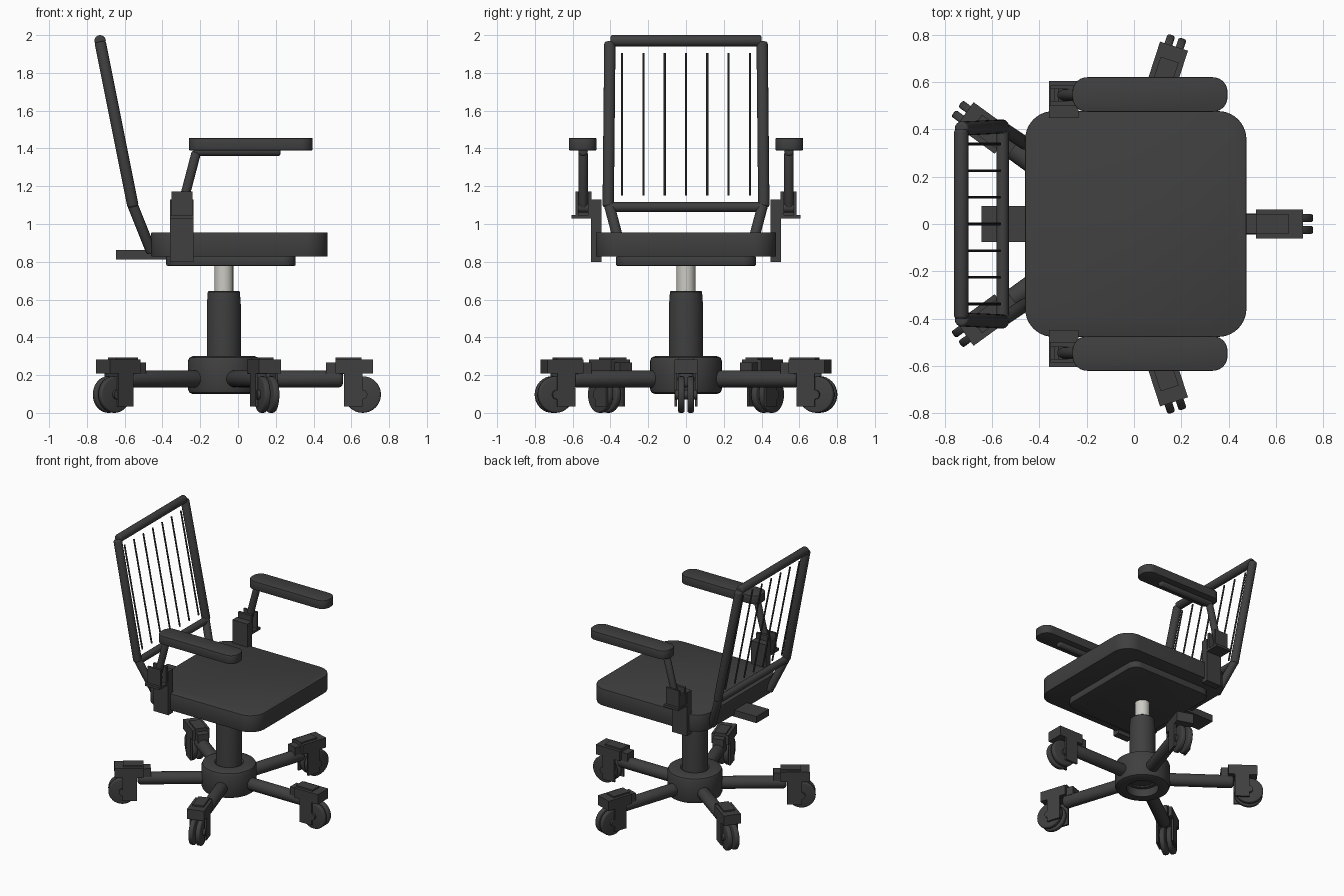
import bpy, bmesh, math
from mathutils import Vector, Matrix

if "Cube" in bpy.data.objects:
    bpy.data.objects.remove(bpy.data.objects["Cube"], do_unlink=True)


def material(name, rgb):
    m = bpy.data.materials.new(name)
    m.use_nodes = True
    m.diffuse_color = (*rgb, 1)
    m.node_tree.nodes["Principled BSDF"].inputs["Base Color"].default_value = (*rgb, 1)
    return m


BLACK = material("dark charcoal", (0.05, 0.05, 0.05))
STEEL = material("light steel", (0.60, 0.59, 0.55))


def finish(name, bm, mat=BLACK, matrix=None):
    if matrix:
        bm.transform(matrix)
    bmesh.ops.recalc_face_normals(bm, faces=bm.faces)
    me = bpy.data.meshes.new(name)
    bm.to_mesh(me)
    bm.free()
    me.materials.append(mat)
    ob = bpy.data.objects.new(name, me)
    bpy.context.collection.objects.link(ob)
    bpy.ops.object.select_all(action='DESELECT')
    ob.select_set(True)
    bpy.context.view_layer.objects.active = ob
    bpy.ops.object.shade_smooth_by_angle(angle=math.radians(35))
    return ob


def box(name, x, y, z, corner=0, edge=0, matrix=None):
    """Box from (min, max) ranges; corner rounds the upright edges, edge softens the rims."""
    bm = bmesh.new()
    bmesh.ops.create_cube(bm, size=1)
    for v in bm.verts:
        for i, (a, b) in enumerate((x, y, z)):
            v.co[i] = a if v.co[i] < 0 else b
    if corner:
        upright = [e for e in bm.edges if abs(e.verts[0].co.z - e.verts[1].co.z) > 1e-5]
        bmesh.ops.bevel(bm, geom=upright, offset=corner, segments=10, profile=0.5, affect='EDGES')
    if edge:
        rims = [e for e in bm.edges if abs(e.verts[0].co.z - e.verts[1].co.z) < 1e-5]
        bmesh.ops.bevel(bm, geom=rims, offset=edge, segments=2, profile=0.5, affect='EDGES')
    return finish(name, bm, BLACK, matrix)


def tube(name, p, q, r, edge=0.0, mat=BLACK, matrix=None, sides=24):
    """Cylinder between two points with optionally rounded ends."""
    p, q = Vector(p), Vector(q)
    d = q - p
    bm = bmesh.new()
    bmesh.ops.create_cone(bm, cap_ends=True, segments=sides, radius1=r, radius2=r, depth=d.length)
    if edge:
        rims = [e for e in bm.edges if abs(e.verts[0].co.z - e.verts[1].co.z) < 1e-5]
        bmesh.ops.bevel(bm, geom=rims, offset=edge, segments=3, profile=0.5, affect='EDGES')
    bm.transform(Matrix.Translation((p + q) / 2) @ d.to_track_quat('Z', 'Y').to_matrix().to_4x4())
    return finish(name, bm, mat, matrix)


def lathe(name, profile, matrix, closed=False):
    bm = bmesh.new()
    vs = [bm.verts.new((r, 0, z)) for r, z in profile]
    es = [bm.edges.new(e) for e in zip(vs, vs[1:] + vs[:1] if closed else vs[1:])]
    bmesh.ops.spin(bm, geom=vs + es, cent=(0, 0, 0), axis=(0, 0, 1), angle=math.tau, steps=40)
    bmesh.ops.remove_doubles(bm, verts=bm.verts, dist=1e-5)
    return finish(name, bm, BLACK, matrix)


# Pedestal: hollow hub, gas column and piston
CX = -0.075
base = Matrix.Translation((CX, 0, 0))
lathe("base_hub", [(0.11, 0.10), (0.165, 0.10), (0.183, 0.108), (0.19, 0.125), (0.19, 0.275),
                   (0.183, 0.292), (0.165, 0.30), (0.10, 0.30), (0.085, 0.285), (0.085, 0.16),
                   (0.11, 0.16)], base, closed=True)
lathe("column", [(0, 0.17), (0.09, 0.17), (0.09, 0.57), (0.085, 0.64), (0.08, 0.646), (0, 0.646)], base)
tube("piston", (0, 0, 0.60), (0, 0, 0.80), 0.05, mat=STEEL, matrix=base)

# Five legs with twin-wheel casters
for i in range(5):
    m = base @ Matrix.Rotation(i * math.tau / 5, 4, 'Z')
    n = f"_{i + 1}"
    tube("leg" + n, (0.14, 0, 0.18), (0.63, 0, 0.18), 0.045, 0.02, matrix=m)
    box("caster_mount" + n, (0.54, 0.64), (-0.04, 0.04), (0.205, 0.268), matrix=m)
    box("caster_top" + n, (0.59, 0.79), (-0.062, 0.062), (0.208, 0.282), matrix=m)
    box("caster_cap" + n, (0.59, 0.73), (-0.04, 0.04), (0.28, 0.293), matrix=m)
    for side, s in (("left", 1), ("right", -1)):
        ys = sorted((s * 0.048, s * 0.062))
        box(f"caster_fork_{side}" + n, (0.635, 0.735), ys, (0.035, 0.21), matrix=m)
        tube(f"wheel_{side}" + n, (0.735, s * 0.008, 0.097), (0.735, s * 0.042, 0.097),
             0.097, 0.01, matrix=m, sides=32)
    tube("wheel_axle" + n, (0.735, -0.058, 0.097), (0.735, 0.058, 0.097), 0.025, matrix=m)

# Seat, under-plate and rear support tongue
box("seat", (-0.46, 0.475), (-0.477, 0.477), (0.828, 0.955), corner=0.12, edge=0.004)
box("seat_plate", (-0.38, 0.305), (-0.37, 0.37), (0.778, 0.832), corner=0.07, edge=0.008)
box("back_tongue", (-0.645, -0.20), (-0.075, 0.075), (0.812, 0.862))

# Backrest frame: leaning posts, struts to the seat, crossbars and thin rods
LOW, HIGH = Vector((-0.555, 0, 1.09)), Vector((-0.73, 0, 1.965))
for side, s in (("left", 1), ("right", -1)):
    tube(f"back_post_{side}", LOW + Vector((0, s * 0.412, 0)), HIGH + Vector((0, s * 0.403, 0)), 0.03, 0.012)
    tube(f"back_strut_{side}", (-0.56, s * 0.408, 1.105), (-0.458, s * 0.34, 0.85), 0.028, 0.01)
tube("back_top_bar", HIGH + Vector((0, -0.40, 0.005)), HIGH + Vector((0, 0.40, 0.005)), 0.03, 0.012)
tube("back_lower_bar", LOW - Vector((0, 0.41, 0)), LOW + Vector((0, 0.41, 0)), 0.026)
for i in range(7):
    y = Vector((0, (i - 3) * 0.1127, 0))
    tube(f"back_rod_{i + 1}", LOW.lerp(HIGH, 0.07) + y, LOW.lerp(HIGH, 0.93) + y, 0.006, sides=10)

# Armrests: side bracket, clamp, bent tube and pad
for side, s in (("left", 1), ("right", -1)):
    def ys(a, b):
        return sorted((s * a, s * b))
    y = s * 0.545
    box(f"arm_bracket_{side}", (-0.36, -0.235), ys(0.447, 0.502), (0.80, 1.13))
    box(f"arm_shelf_{side}", (-0.36, -0.235), ys(0.49, 0.605), (1.03, 1.048))
    box(f"arm_clamp_inner_{side}", (-0.352, -0.24), ys(0.50, 0.52), (1.045, 1.172))
    box(f"arm_clamp_outer_{side}", (-0.352, -0.24), ys(0.57, 0.585), (1.045, 1.172))
    box(f"arm_clamp_back_{side}", (-0.352, -0.335), ys(0.515, 0.575), (1.045, 1.13))
    tube(f"arm_pivot_{side}", (-0.297, s * 0.51, 1.085), (-0.297, s * 0.58, 1.085), 0.025)
    tube(f"arm_upright_{side}", (-0.302, y, 1.07), (-0.22, y, 1.382), 0.025, 0.01)
    tube(f"arm_rail_{side}", (-0.235, y, 1.385), (0.225, y, 1.385), 0.025, 0.012)
    box(f"arm_pad_{side}", (-0.26, 0.395), ys(0.474, 0.62), (1.39, 1.455), corner=0.062, edge=0.004)
